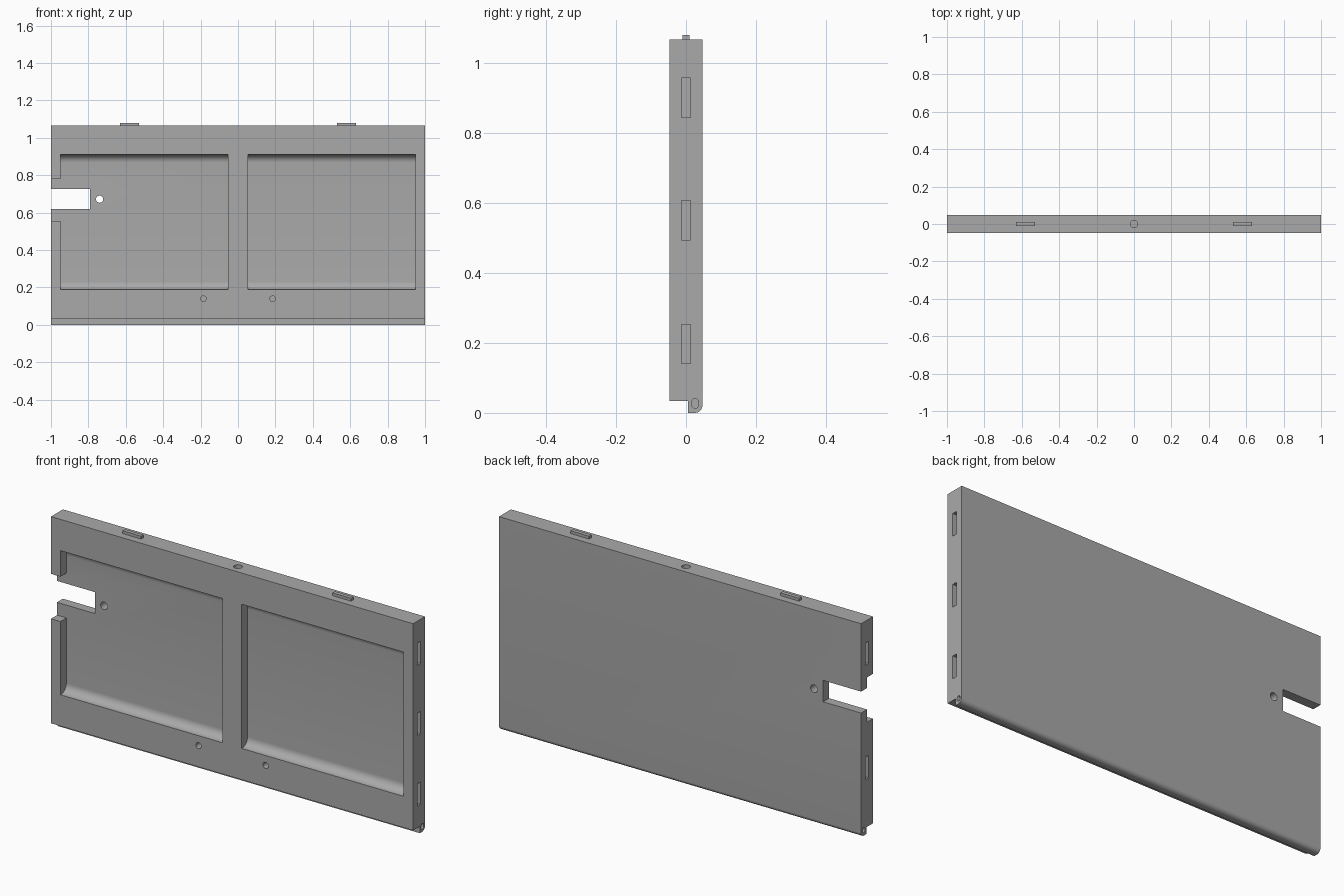
import bpy, bmesh, math
from mathutils import Matrix, Vector

cube = bpy.data.objects.get("Cube")
if cube:
    bpy.data.objects.remove(cube, do_unlink=True)

HALF_T = 0.047     # half thickness of the panel
TOP = 1.066        # top of the panel body
FLOOR = 0.0        # depth plane of the pocket floors

grey = bpy.data.materials.new("panel grey")
grey.use_nodes = True
COLOUR = (0.4, 0.4, 0.4, 1)
grey.diffuse_color = COLOUR
grey.node_tree.nodes["Principled BSDF"].inputs["Base Color"].default_value = COLOUR


def finish(bm, name):
    bmesh.ops.recalc_face_normals(bm, faces=bm.faces)
    mesh = bpy.data.meshes.new(name)
    bm.to_mesh(mesh)
    bm.free()
    mesh.materials.append(grey)
    ob = bpy.data.objects.new(name, mesh)
    bpy.context.collection.objects.link(ob)
    return ob


def box(name, x0, x1, y0, y1, z0, z1):
    bm = bmesh.new()
    size = Matrix.Diagonal((x1 - x0, y1 - y0, z1 - z0, 1))
    centre = Matrix.Translation(((x0 + x1) / 2, (y0 + y1) / 2, (z0 + z1) / 2))
    bmesh.ops.create_cube(bm, size=1, matrix=centre @ size)
    return finish(bm, name)


def rod(name, centre, radius, length, axis):
    bm = bmesh.new()
    turn = Vector((0, 0, 1)).rotation_difference(Vector(axis)).to_matrix().to_4x4()
    bmesh.ops.create_cone(bm, cap_ends=True, segments=32, radius1=radius, radius2=radius,
                          depth=length, matrix=Matrix.Translation(centre) @ turn)
    return finish(bm, name)


def extrude_x(name, profile, x0, x1):
    """Sweep a (y, z) outline along x."""
    bm = bmesh.new()
    face = bm.faces.new([bm.verts.new((x0, y, z)) for y, z in profile])
    moved = bmesh.ops.extrude_face_region(bm, geom=[face])["geom"]
    bmesh.ops.translate(bm, vec=(x1 - x0, 0, 0),
                        verts=[v for v in moved if isinstance(v, bmesh.types.BMVert)])
    return finish(bm, name)


def arc(cy, cz, r, start, end, steps=10):
    angles = [math.radians(start + (end - start) * i / steps) for i in range(steps + 1)]
    return [(cy + r * math.cos(a), cz + r * math.sin(a)) for a in angles]


# Panel body with a rounded lip along the bottom back edge
R = 0.022
outline = [(-HALF_T, TOP), (-HALF_T, 0.034), (0.006, 0.034), (0.006, 0)]
outline += arc(HALF_T - R, R, R, -90, 0) + [(HALF_T, TOP)]
panel = extrude_x("panel", outline, -1, 1)

cutters = []

# Two front pockets with filleted top and bottom
F = 0.042
pocket = [(-0.1, 0.19)] + arc(FLOOR - F, 0.19 + F, F, -90, 0)
pocket += arc(FLOOR - F, 0.91 - F, F, 0, 90) + [(-0.1, 0.91)]
for x0, x1 in ((-0.948, -0.053), (0.053, 0.948)):
    cutters.append(extrude_x("pocket_cutter", pocket, x0, x1))

# Side opening, through slot and pin hole
cutters.append(box("opening_cutter", -1.1, -0.9, -0.1, FLOOR, 0.556, 0.78))
cutters.append(box("slot_cutter", -1.1, -0.79, -0.2, 0.2, 0.62, 0.727))
cutters.append(rod("pin_hole_cutter", (-0.74, 0, 0.672), 0.019, 0.4, (0, 1, 0)))

# Blind holes on the front and on the top
for s in (-1, 1):
    cutters.append(rod("screw_hole_cutter", (s * 0.185, -HALF_T, 0.14), 0.015, 0.08, (0, 1, 0)))
cutters.append(rod("top_hole_cutter", (0, 0, TOP), 0.02, 0.08, (0, 0, 1)))

# Mortises on both ends, and small sockets in the lip
for side, heights in ((1, (0.9, 0.55, 0.197)), (-1, (0.9, 0.33))):
    for z in heights:
        cutters.append(box("mortise_cutter", side - 0.02, side + 0.02,
                           -0.013, 0.013, z - 0.056, z + 0.056))
    socket = arc(0.026, 0.032, 0.009, 0, 180, 6) + arc(0.026, 0.022, 0.009, 180, 360, 6)
    cutters.append(extrude_x("socket_cutter", socket, side - 0.02, side + 0.02))

for cutter in cutters:
    mod = panel.modifiers.new("cut", 'BOOLEAN')
    mod.operation = 'DIFFERENCE'
    mod.solver = 'EXACT'
    mod.object = cutter
    bpy.context.view_layer.objects.active = panel
    bpy.ops.object.modifier_apply(modifier=mod.name)
    bpy.data.objects.remove(cutter, do_unlink=True)

# Smooth the fillets and holes, keep edges sharp
bpy.ops.object.select_all(action='DESELECT')
panel.select_set(True)
bpy.context.view_layer.objects.active = panel
bpy.ops.object.shade_smooth_by_angle(angle=math.radians(30))

# Tabs on the top edge
for side, x in (("right", -0.58), ("left", 0.58)):
    box(side + "_top_tab", x - 0.052, x + 0.052, -0.01, 0.01, TOP - 0.005, 1.08)
